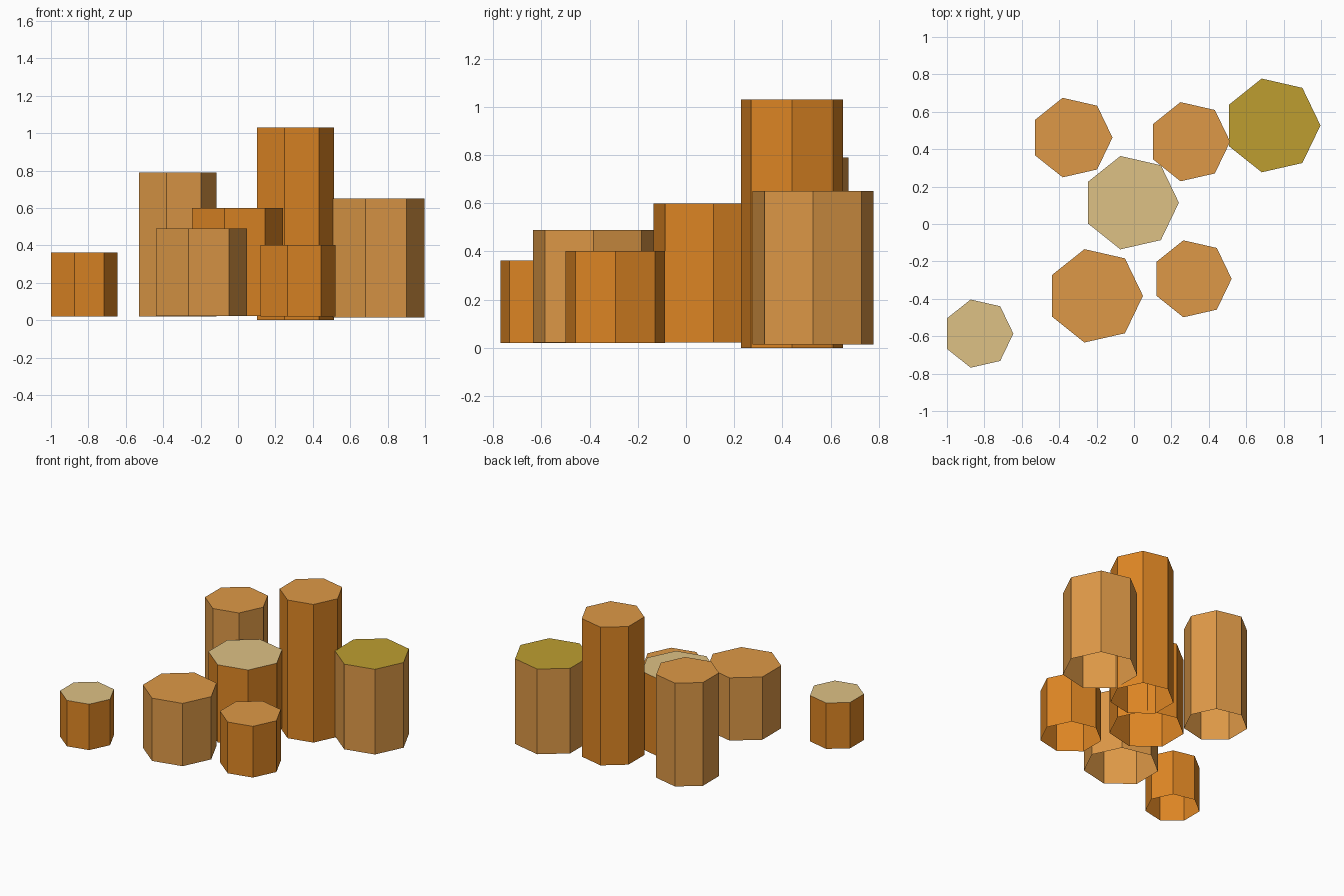
import bpy, bmesh, math

if "Cube" in bpy.data.objects:
    bpy.data.objects.remove(bpy.data.objects["Cube"])


def material(name, rgb):
    m = bpy.data.materials.new(name)
    lin = [(c / 255 / 12.92) if c < 10 else ((c / 255 + 0.055) / 1.055) ** 2.4 for c in rgb]
    m.diffuse_color = (*lin, 1)
    m.use_nodes = True
    m.node_tree.nodes["Principled BSDF"].inputs["Base Color"].default_value = m.diffuse_color
    return m


tan = material("tan", (222, 153, 71))
orange = material("orange", (222, 134, 36))
cream = material("cream", (222, 193, 133))
olive = material("olive", (190, 158, 48))


def column(name, x, y, r, z0, z1, side, top):
    """Seven-sided column, open underneath, with a corner pointing to +x."""
    bm = bmesh.new()
    ring = [(x + r * math.cos(i * math.tau / 7), y + r * math.sin(i * math.tau / 7)) for i in range(7)]
    low = [bm.verts.new((px, py, z0)) for px, py in ring]
    high = [bm.verts.new((px, py, z1)) for px, py in ring]
    for i in range(7):
        j = (i + 1) % 7
        bm.faces.new((low[i], low[j], high[j], high[i]))
    bm.faces.new(high).material_index = 1
    mesh = bpy.data.meshes.new(name)
    bm.to_mesh(mesh)
    bm.free()
    mesh.materials.append(side)
    mesh.materials.append(top)
    bpy.context.collection.objects.link(bpy.data.objects.new(name, mesh))


# Stone columns, front to back
column("small_outer_column", -0.832, -0.586, 0.187, 0.02, 0.362, orange, cream)
column("front_wide_column", -0.208, -0.384, 0.256, 0.022, 0.49, tan, tan)
column("front_short_column", 0.311, -0.293, 0.211, 0.02, 0.402, orange, tan)
column("centre_column", -0.016, 0.114, 0.256, 0.022, 0.60, orange, cream)
column("back_left_column", -0.333, 0.462, 0.218, 0.02, 0.79, tan, tan)
column("tall_column", 0.297, 0.44, 0.217, 0.0, 1.03, orange, tan)
column("back_right_column", 0.74, 0.527, 0.257, 0.015, 0.65, tan, olive)
